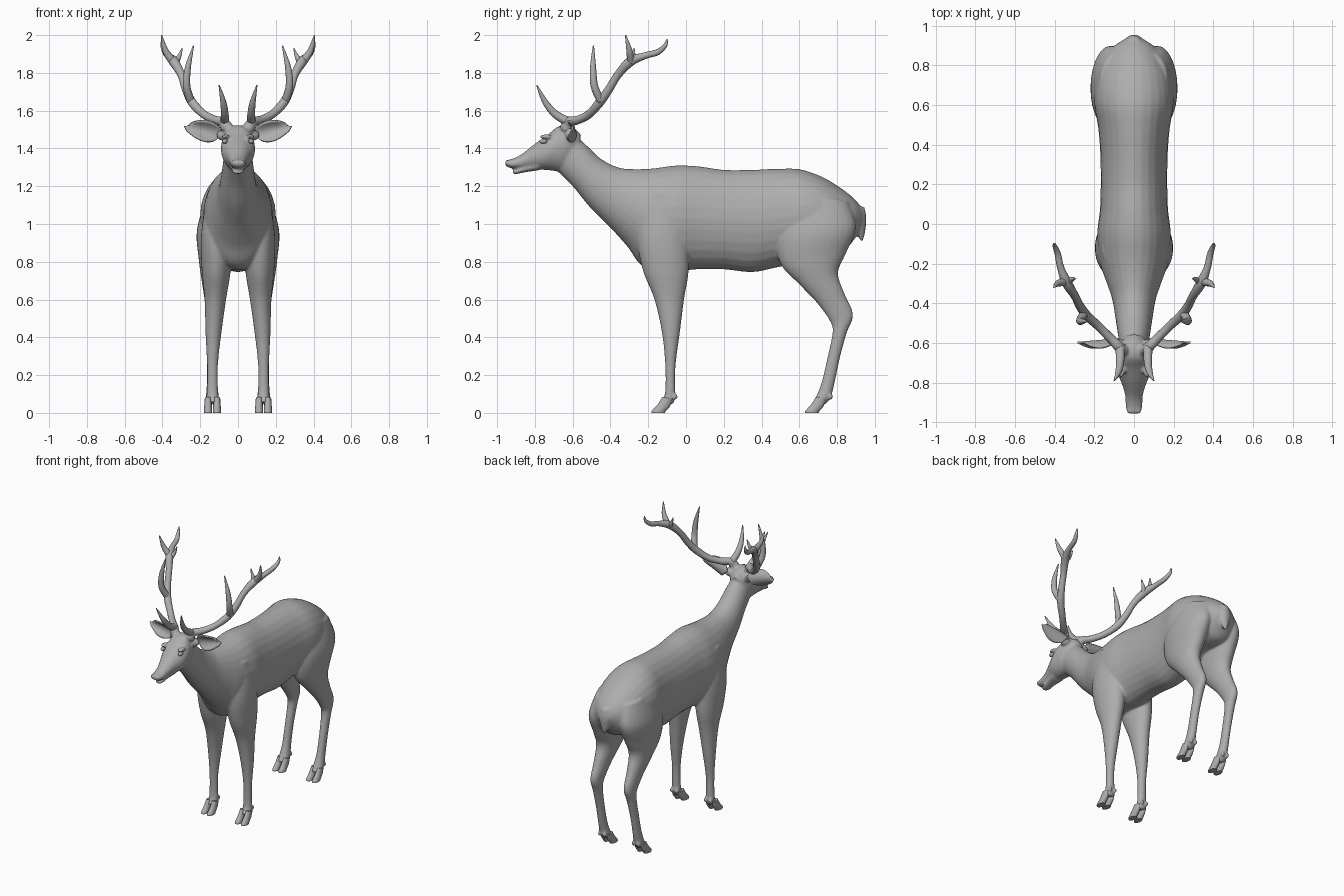
import bpy, bmesh, math
from mathutils import Vector

cube = bpy.data.objects.get("Cube")
if cube:
    bpy.data.objects.remove(cube)

GREY = (0.42, 0.42, 0.42, 1.0)
coat = bpy.data.materials.new("grey coat")
coat.use_nodes = True
coat.diffuse_color = GREY
coat.node_tree.nodes["Principled BSDF"].inputs["Base Color"].default_value = GREY
coat.node_tree.nodes["Principled BSDF"].inputs["Roughness"].default_value = 0.7


def spline(rows, steps):
    """Catmull-Rom interpolation of equal-length rows of numbers."""
    out = []
    for i in range(len(rows) - 1):
        a, b, c, d = (rows[max(0, min(len(rows) - 1, i + k))] for k in (-1, 0, 1, 2))
        for s in range(steps):
            t = s / steps
            out.append([q + t / 2 * (r - p + t * (2 * p - 5 * q + 4 * r - w + t * (3 * (q - r) + w - p)))
                        for p, q, r, w in zip(a, b, c, d)])
    return out + [list(rows[-1])]


def skin(bm, rings, sides):
    """Skin a row of (centre, axis, axis) ellipses and cap both ends."""
    loops = []
    for c, u, v in rings:
        angles = [math.tau * k / sides for k in range(sides)]
        loops.append([bm.verts.new(c + u * math.cos(a) + v * math.sin(a)) for a in angles])
    for a, b in zip(loops, loops[1:]):
        for k in range(sides):
            n = (k + 1) % sides
            bm.faces.new((a[k], a[n], b[n], b[k]))
    bm.faces.new(loops[0][::-1])
    bm.faces.new(loops[-1])


def limb(bm, rows, mirrored=False, shift=0.0, sides=28):
    """Rows: front y, z, back y, z, centre x, half width."""
    for side in ((1, -1) if mirrored else (1,)):
        rings = []
        for y1, z1, y2, z2, x, w in spline(rows, 5):
            a, b = Vector((0, y1, z1)), Vector((0, y2, z2))
            centre = (a + b) / 2 + Vector(((x + shift) * side, 0, 0))
            rings.append((centre, (a - b) / 2, Vector((max(w, 0.003), 0, 0))))
        skin(bm, rings, sides)


def tine(bm, rows):
    """Rows: x, y, z, radius; built on both sides."""
    pts = spline(rows, 5)
    for side in (1, -1):
        path = [Vector((p[0] * side, p[1], p[2])) for p in pts]
        rings = []
        for i, c in enumerate(path):
            t = (path[min(i + 1, len(path) - 1)] - path[max(i - 1, 0)]).normalized()
            u = t.cross(Vector((0.6 * side, 0.8, 0))).normalized()
            r = max(pts[i][3], 0.002)
            rings.append((c, u * r, t.cross(u) * r))
        skin(bm, rings, 12)


def blob(bm, centre, size):
    for side in (1, -1):
        made = bmesh.ops.create_uvsphere(bm, u_segments=16, v_segments=10, radius=1)["verts"]
        bmesh.ops.scale(bm, vec=size, verts=made)
        bmesh.ops.translate(bm, vec=(centre[0] * side, centre[1], centre[2]), verts=made)


def finish(name, bm):
    bmesh.ops.recalc_face_normals(bm, faces=bm.faces)
    mesh = bpy.data.meshes.new(name)
    bm.to_mesh(mesh)
    bm.free()
    mesh.materials.append(coat)
    mesh.polygons.foreach_set("use_smooth", [True] * len(mesh.polygons))
    obj = bpy.data.objects.new(name, mesh)
    bpy.context.collection.objects.link(obj)
    return obj


# Neck and trunk: top y, z, bottom y, z, half width
trunk = [(-.60, 1.48, -.68, 1.28, .07), (-.53, 1.42, -.60, 1.20, .08), (-.45, 1.345, -.51, 1.09, .093),
         (-.36, 1.30, -.40, .98, .11), (-.27, 1.29, -.31, .88, .14), (-.17, 1.295, -.22, .77, .172),
         (-.05, 1.31, -.05, .755, .185), (.07, 1.305, .07, .76, .172), (.2, 1.287, .2, .76, .168),
         (.35, 1.287, .35, .745, .17), (.48, 1.292, .48, .77, .18), (.6, 1.29, .62, .8, .2),
         (.72, 1.25, .70, .85, .19), (.82, 1.19, .80, .86, .16), (.9, 1.125, .86, .88, .12),
         (.945, 1.06, .91, .95, .05)]
head = [(-.555, 1.47, -.6, 1.32, .05), (-.60, 1.515, -.66, 1.28, .08), (-.67, 1.52, -.71, 1.283, .09),
        (-.73, 1.475, -.76, 1.287, .085), (-.80, 1.425, -.81, 1.293, .062), (-.87, 1.37, -.85, 1.295, .046),
        (-.92, 1.345, -.90, 1.293, .043), (-.95, 1.338, -.935, 1.298, .037), (-.96, 1.325, -.953, 1.306, .02)]
jaw = [(-.78, 1.33, -.78, 1.284, .05), (-.85, 1.31, -.85, 1.274, .036),
       (-.89, 1.292, -.9, 1.264, .031), (-.917, 1.281, -.917, 1.266, .016)]
# Legs: front y, z, back y, z, centre x, half width
hind_leg = [(.55, 1.16, .86, 1.12, .09, .08), (.48, .95, .9, .98, .118, .1), (.5, .79, .845, .84, .125, .083),
            (.6, .68, .805, .74, .13, .064), (.695, .58, .84, .63, .132, .046), (.765, .48, .885, .52, .133, .034),
            (.775, .42, .85, .42, .135, .031), (.75, .3, .815, .29, .137, .027), (.72, .17, .785, .15, .137, .028),
            (.69, .09, .765, .08, .136, .035), (.665, .055, .735, .045, .135, .036)]
fore_leg = [(-.22, 1.17, -.02, 1.17, .1, .06), (-.26, .95, .01, .95, .112, .083), (-.23, .76, .015, .76, .115, .077),
            (-.167, .6, -.01, .6, .12, .057), (-.127, .42, -.033, .42, .13, .042), (-.11, .25, -.055, .25, .135, .029),
            (-.112, .1, -.057, .1, .135, .031), (-.14, .055, -.068, .045, .135, .036)]
toe = [(-.125, .085, -.07, .075, .135, .017), (-.15, .045, -.085, .035, .135, .02),
       (-.18, .012, -.108, .008, .135, .022), (-.183, 0, -.11, 0, .135, .022)]
tail = [(.88, 1.1, .945, 1.09, 0, .03), (.905, 1.03, .955, 1.03, 0, .04), (.893, .97, .95, .97, 0, .035),
        (.913, .93, .943, .93, 0, .018), (.927, .905, .933, .905, 0, .004)]

bm = bmesh.new()
for rows in (trunk, head, jaw):
    limb(bm, [(*r[:4], 0, r[4]) for r in rows])
limb(bm, hind_leg, True)
limb(bm, fore_leg, True)
limb(bm, tail)
# Brow ridges, nostril rims, ear roots and antler roots
blob(bm, (.066, -.74, 1.462), (.022, .035, .013))
blob(bm, (.024, -.945, 1.325), (.014, .013, .013))
blob(bm, (.075, -.61, 1.47), (.04, .03, .03))
blob(bm, (.06, -.635, 1.515), (.032, .032, .035))
# Dew claws
for y in (-.058, .765):
    for dx in (-.02, .02):
        blob(bm, (.135 + dx, y, .085), (.012, .015, .018))
body = finish("body", bm)
remesh = body.modifiers.new("blend", 'REMESH')
remesh.mode = 'VOXEL'
remesh.voxel_size = 0.0075
remesh.use_smooth_shade = True
soften = body.modifiers.new("soften", 'SMOOTH')
soften.factor = 0.5
soften.iterations = 7

# Cloven hooves
bm = bmesh.new()
for dy in (0, .813):
    for dx in (-.0235, .0235):
        limb(bm, [(a + dy, b, c + dy, d, x, w) for a, b, c, d, x, w in toe], True, dx, 16)
hooves = finish("hooves", bm)

# Antlers: main beam, then the tines
bm = bmesh.new()
tine(bm, [(.06, -.635, 1.5, .03), (.075, -.62, 1.54, .027), (.12, -.575, 1.55, .023), (.18, -.515, 1.58, .022),
          (.24, -.46, 1.64, .024), (.275, -.41, 1.71, .022), (.3, -.36, 1.79, .021), (.34, -.295, 1.86, .026),
          (.37, -.22, 1.89, .018), (.385, -.15, 1.91, .016), (.4, -.11, 1.945, .011), (.402, -.1, 1.98, .003)])
tine(bm, [(.07, -.62, 1.54, .024), (.07, -.69, 1.58, .021), (.078, -.745, 1.645, .016), (.1, -.79, 1.735, .003)])
tine(bm, [(.25, -.45, 1.65, .022), (.272, -.485, 1.73, .02), (.265, -.492, 1.83, .016), (.235, -.49, 1.945, .003)])
tine(bm, [(.345, -.29, 1.86, .022), (.385, -.3, 1.92, .016), (.405, -.32, 2, .003)])
tine(bm, [(.335, -.3, 1.85, .02), (.315, -.28, 1.88, .013), (.295, -.275, 1.93, .003)])
finish("antlers", bm)

# Ears: cupped leaves opening forward
bm = bmesh.new()
ACROSS, ALONG = 10, 14
for side in (1, -1):
    grid = []
    for i in range(ALONG + 1):
        s = i / ALONG
        half = 0.012 + 0.04 * math.sin(math.pi * s ** 0.8) ** 0.8 if i < ALONG else 0.003
        row = []
        for j in range(ACROSS + 1):
            t = 2 * j / ACROSS - 1
            row.append(bm.verts.new((side * (0.09 + 0.18 * s - 0.015 * t),
                                     -0.583 - 0.035 * t * t * math.sin(math.pi * s) - 0.015 * s,
                                     1.47 + 0.05 * s + half * t)))
        grid.append(row)
    for a, b in zip(grid, grid[1:]):
        for j in range(ACROSS):
            quad = (a[j], a[j + 1], b[j + 1], b[j])
            bm.faces.new(quad if side < 0 else quad[::-1])
ears = finish("ears", bm)
thick = ears.modifiers.new("thickness", 'SOLIDIFY')
thick.thickness = 0.01
thick.offset = 0

# Eyes
bm = bmesh.new()
blob(bm, (.07, -.755, 1.438), (.014, .02, .013))
finish("eyes", bm)

# Keep the hoof edges crisp
bpy.ops.object.select_all(action='DESELECT')
hooves.select_set(True)
bpy.context.view_layer.objects.active = hooves
bpy.ops.object.shade_smooth_by_angle(angle=math.radians(50))
